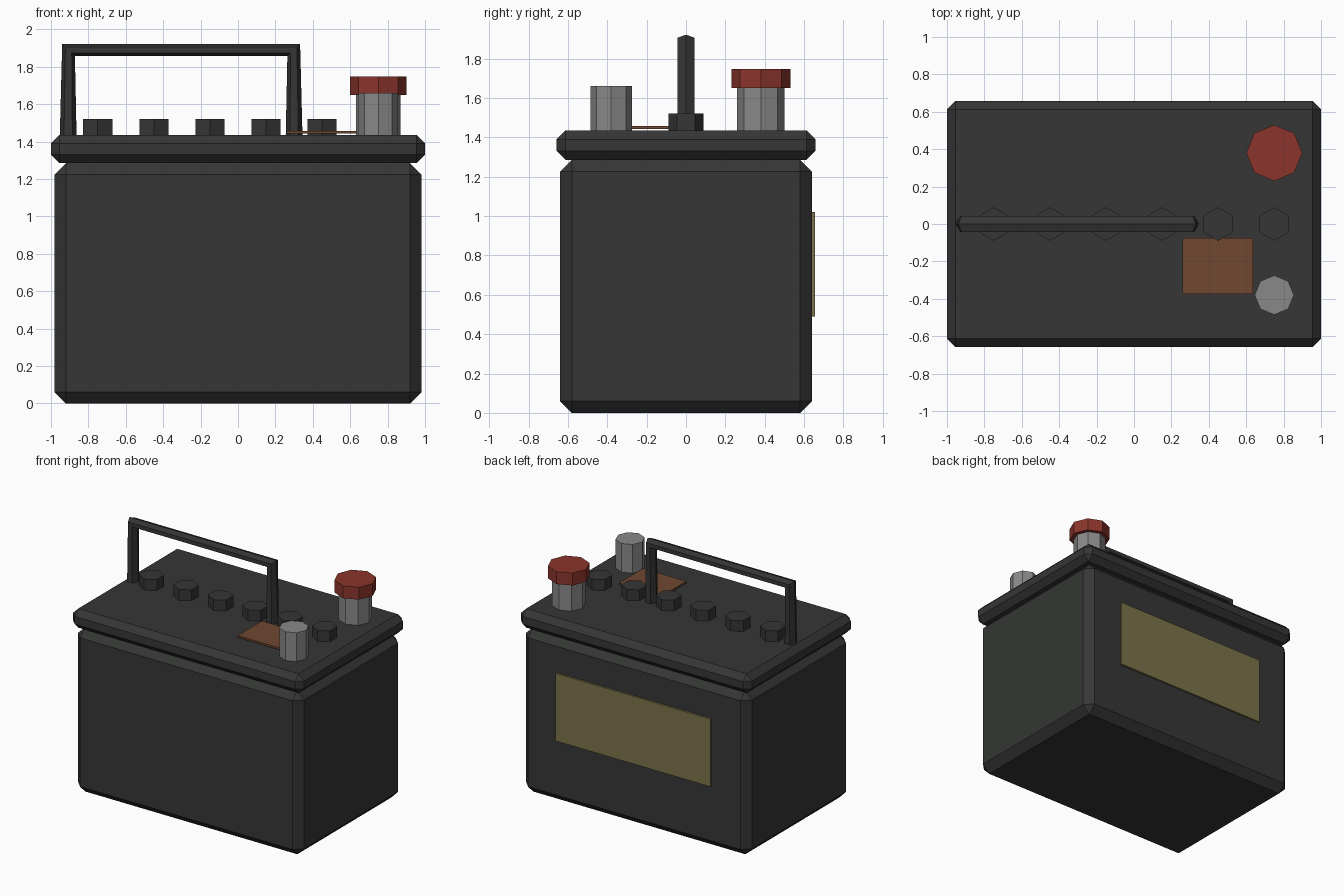
import bpy, bmesh, math

if "Cube" in bpy.data.objects:
    bpy.data.objects.remove(bpy.data.objects["Cube"])


def material(name, rgb):
    m = bpy.data.materials.new(name)
    m.diffuse_color = (*rgb, 1)
    m.use_nodes = True
    m.node_tree.nodes["Principled BSDF"].inputs["Base Color"].default_value = m.diffuse_color
    return m


BLACK = material("black_plastic", (0.035, 0.037, 0.035))
RED = material("red_plastic", (0.26, 0.035, 0.025))
COPPER = material("copper", (0.16, 0.065, 0.03))
LABEL = material("label_paper", (0.2, 0.17, 0.07))
METAL = material("lead_metal", (0.25, 0.25, 0.25))


def finish(bm, name, mat):
    bmesh.ops.recalc_face_normals(bm, faces=bm.faces)
    me = bpy.data.meshes.new(name)
    bm.to_mesh(me)
    bm.free()
    me.materials.append(mat)
    ob = bpy.data.objects.new(name, me)
    bpy.context.collection.objects.link(ob)
    return ob


def box(name, x, y, z, mat, bevel=0):
    bm = bmesh.new()
    bmesh.ops.create_cube(bm, size=1)
    for v in bm.verts:
        for i, (lo, hi) in enumerate((x, y, z)):
            v.co[i] = lo if v.co[i] < 0 else hi
    ob = finish(bm, name, mat)
    if bevel:
        mod = ob.modifiers.new("chamfer", "BEVEL")
        mod.width = bevel
        mod.segments = 1
    return ob


def prism(name, sides, r, x, y, z0, z1, mat):
    bm = bmesh.new()
    rings = [[bm.verts.new((x + r * math.sin(2 * math.pi * i / sides),
                            y + r * math.cos(2 * math.pi * i / sides), z))
              for i in range(sides)] for z in (z0, z1)]
    for ring in rings:
        bm.faces.new(ring)
    for i in range(sides):
        j = (i + 1) % sides
        bm.faces.new((rings[0][i], rings[0][j], rings[1][j], rings[1][i]))
    return finish(bm, name, mat)


# case, lid, back label and copper plate
box("case", (-0.98, 0.98), (-0.64, 0.64), (0, 1.285), BLACK, 0.06)
box("lid", (-1, 1), (-0.657, 0.657), (1.285, 1.435), BLACK, 0.045)
box("label", (-0.67, 0.67), (0.63, 0.655), (0.49, 1.02), LABEL)
box("copper_plate", (0.26, 0.635), (-0.375, -0.075), (1.443, 1.458), COPPER)

# six hexagonal filler caps
for i in range(6):
    prism(f"filler_cap_{i + 1}", 6, 0.09, -0.75 + 0.3 * i, 0, 1.42, 1.52, BLACK)

# terminals
prism("negative_terminal", 8, 0.105, 0.75, -0.38, 1.42, 1.66, METAL)
prism("positive_terminal", 8, 0.12, 0.75, 0.38, 1.42, 1.70, METAL)
prism("positive_cover", 8, 0.15, 0.75, 0.38, 1.65, 1.747, RED)

# carry handle: hexagonal section swept up, mitred across and down
bm = bmesh.new()
hexagon = [(math.cos(k * math.pi / 3), math.sin(k * math.pi / 3)) for k in range(6)]
rings = []
for cx, cz, side, half_x, half_z in ((-0.908, 1.425, -1, 0.045, 0), (-0.906, 1.89, -1, 0.034, 0.031),
                                     (0.298, 1.89, 1, 0.034, 0.031), (0.3, 1.425, 1, 0.045, 0)):
    rings.append([bm.verts.new((cx + side * a * half_x, b * 0.05, cz + a * half_z))
                  for a, b in hexagon])
for r0, r1 in zip(rings, rings[1:]):
    for i in range(6):
        j = (i + 1) % 6
        bm.faces.new((r0[i], r0[j], r1[j], r1[i]))
bm.faces.new(rings[0])
bm.faces.new(rings[-1])
finish(bm, "handle", BLACK)
